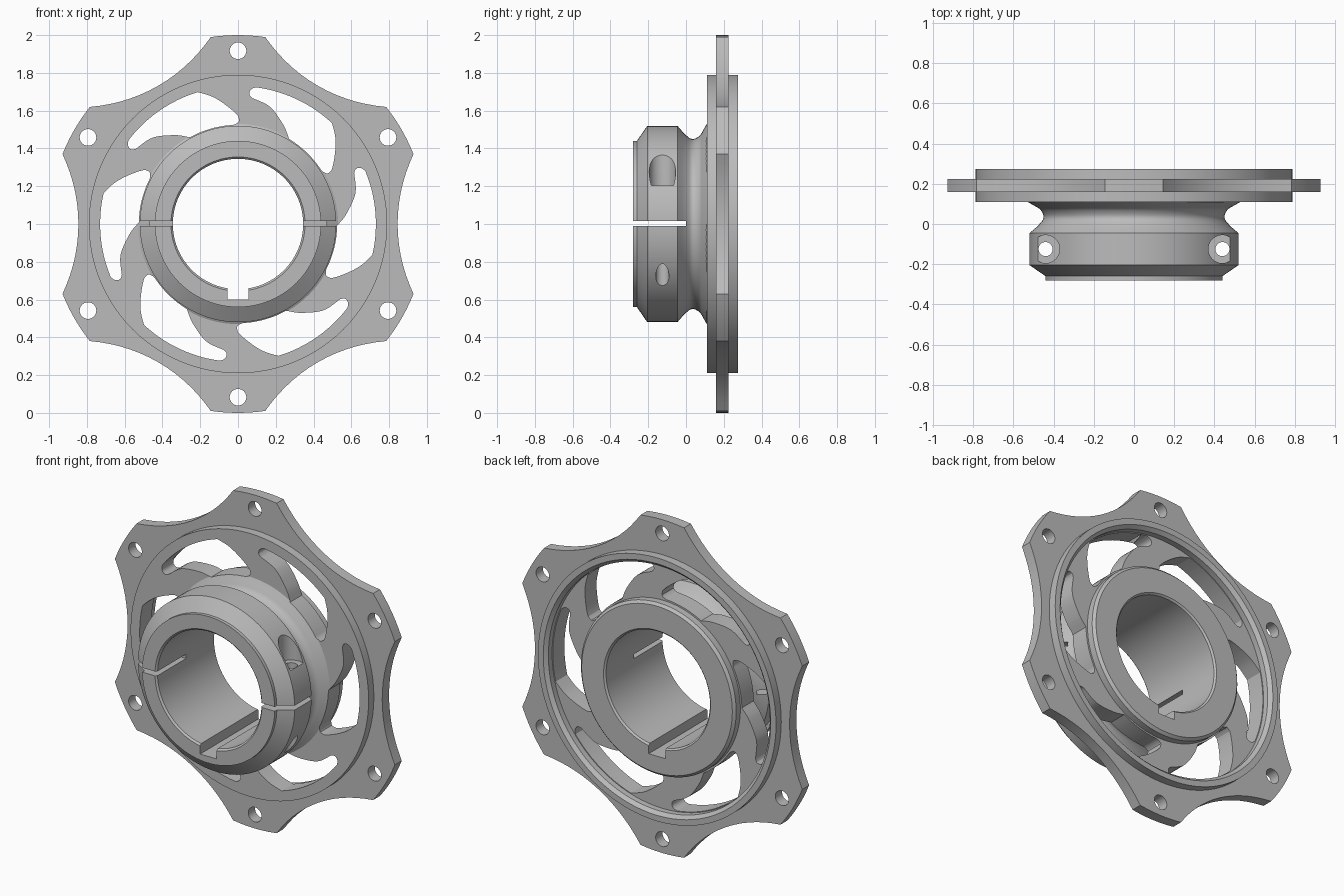
import bpy, bmesh, math
from mathutils import Matrix, Vector

if "Cube" in bpy.data.objects:
    bpy.data.objects.remove(bpy.data.objects["Cube"], do_unlink=True)

CENTRE = 1.0   # height of the hub axis
SEG = 96

metal = bpy.data.materials.new("grey_metal")
metal.use_nodes = True
metal.diffuse_color = (0.5, 0.5, 0.5, 1)
metal.node_tree.nodes["Principled BSDF"].inputs["Base Color"].default_value = (0.5, 0.5, 0.5, 1)


def finish(bm, name):
    bmesh.ops.recalc_face_normals(bm, faces=bm.faces)
    mesh = bpy.data.meshes.new(name)
    bm.to_mesh(mesh)
    bm.free()
    mesh.materials.append(metal)
    obj = bpy.data.objects.new(name, mesh)
    bpy.context.collection.objects.link(obj)
    return obj


def lathe(profile, name):
    """Spin a closed (radius, y) profile around the hub axis."""
    bm = bmesh.new()
    rings = []
    for i in range(SEG):
        a = 2 * math.pi * i / SEG
        rings.append([bm.verts.new((r * math.cos(a), y, CENTRE + r * math.sin(a))) for r, y in profile])
    n = len(profile)
    for i in range(SEG):
        p, q = rings[i], rings[(i + 1) % SEG]
        for j in range(n):
            k = (j + 1) % n
            bm.faces.new((p[j], p[k], q[k], q[j]))
    return finish(bm, name)


def prism(bm, outline, y0, y1, turn=0.0):
    """Extrude an (x, z) outline along y, turned about the hub axis."""
    c, s = math.cos(turn), math.sin(turn)
    pts = [(x * c - z * s, x * s + z * c + CENTRE) for x, z in outline]
    front = [bm.verts.new((x, y0, z)) for x, z in pts]
    back = [bm.verts.new((x, y1, z)) for x, z in pts]
    bm.faces.new(front)
    bm.faces.new(back[::-1])
    for i in range(len(pts)):
        j = (i + 1) % len(pts)
        bm.faces.new((front[i], back[i], back[j], front[j]))


def arc(r, a0, a1, n, cx=0.0, cz=0.0):
    angles = [math.radians(a0 + (a1 - a0) * i / n) for i in range(n + 1)]
    return [(cx + r * math.cos(a), cz + r * math.sin(a)) for a in angles]


def spline(points, n=5):
    """Smooth curve through the points."""
    p = [Vector(v) for v in [points[0], *points, points[-1]]]
    out = []
    for a, b, c, d in zip(p, p[1:], p[2:], p[3:]):
        for i in range(n):
            t = i / n
            v = b + (c - a) * (t / 2) + (2 * a - 5 * b + 4 * c - d) * (t * t / 2) \
                + (3 * b - a - 3 * c + d) * (t ** 3 / 2)
            out.append(tuple(v))
    return out + [tuple(points[-1])]


def box(bm, lo, hi):
    lo, hi = Vector(lo), Vector(hi)
    bmesh.ops.create_cube(bm, size=1, matrix=Matrix.Translation((lo + hi) / 2) @ Matrix.Diagonal((*(hi - lo), 1)))


def upright(bm, x, y, r, z0, z1):
    bmesh.ops.create_cone(bm, cap_ends=True, segments=32, radius1=r, radius2=r, depth=z1 - z0,
                          matrix=Matrix.Translation((x, y, (z0 + z1) / 2)))


def cut(obj, cutters):
    for c in cutters:
        c.hide_render = True
        mod = obj.modifiers.new("cut", 'BOOLEAN')
        mod.operation, mod.solver, mod.object = 'DIFFERENCE', 'EXACT', c
    graph = bpy.context.evaluated_depsgraph_get()
    mesh = bpy.data.meshes.new_from_object(obj.evaluated_get(graph))
    obj.modifiers.clear()
    obj.data = mesh
    for c in cutters:
        bpy.data.objects.remove(c, do_unlink=True)


# Hub, web and rim in one turned profile
groove = spline([(0.52, -0.045), (0.475, -0.005), (0.45, 0.032), (0.465, 0.07), (0.495, 0.09), (0.53, 0.11)], 4)
hub = lathe([(0.345, -0.27), (0.355, -0.28), (0.44, -0.28), (0.44, -0.26), (0.52, -0.205)] + groove +
            [(0.79, 0.11), (0.79, 0.275), (0.755, 0.275), (0.735, 0.255), (0.735, 0.22),
             (0.515, 0.22), (0.515, 0.26), (0.5, 0.275), (0.355, 0.275), (0.345, 0.265)], "hub_and_rim")

# Six swept windows that leave curved spokes
window = arc(0.73, 82.5, 47, 12)
window += spline([(0.498, 0.534), (0.515, 0.46), (0.515, 0.39), (0.505, 0.32), (0.495, 0.285)])[1:]
window += spline([(0.495, 0.285), (0.475, 0.268), (0.453, 0.275), (0.441, 0.285)], 3)[1:]
window += arc(0.525, 34, 59, 8)
window += spline([(0.267, 0.46), (0.24, 0.525), (0.17, 0.62), (0.075, 0.667)])[1:]
window += spline([(0.075, 0.667), (0.06, 0.685), (0.065, 0.708), (0.085, 0.722)], 3)[1:-1]
bm = bmesh.new()
for i in range(6):
    prism(bm, window, 0.03, 0.4, math.radians(60 * i))
windows = finish(bm, "window_cutter")

# Keyway, clamp slit, bolt holes and their counterbores
bm = bmesh.new()
box(bm, (-0.055, -0.5, 0.6), (0.055, 0.5, 0.8))
keyway = finish(bm, "keyway_cutter")
bm = bmesh.new()
box(bm, (-0.7, -0.5, 0.989), (0.7, 0.0, 1.015))
slit = finish(bm, "slit_cutter")
bm = bmesh.new()
for side in (-1, 1):
    upright(bm, side * 0.44, -0.125, 0.035, 0.3, 1.7)
holes = finish(bm, "bolt_hole_cutter")
bm = bmesh.new()
for side in (-1, 1):
    upright(bm, side * 0.44, -0.125, 0.07, 1.205, 1.7)
counterbores = finish(bm, "counterbore_cutter")
cut(hub, [windows, keyway, slit, holes, counterbores])

# Mounting flange: six lobes joined by concave scallops
outline = []
for i in range(6):
    mid = 60 * i
    outline += arc(1.0, mid + 21.7, mid + 38.3, 6)
    a = math.radians(mid + 60)
    reach = 0.845 + 0.848
    outline += arc(0.848, mid + 60 + 180 + 25.9, mid + 60 + 180 - 25.9, 14,
                   reach * math.cos(a), reach * math.sin(a))[1:-1]
bm = bmesh.new()
prism(bm, outline, 0.16, 0.225)
flange = finish(bm, "mounting_flange")
bm = bmesh.new()
prism(bm, arc(0.765, 0, 360 - 360 / SEG, SEG - 1), 0.0, 0.4)
for i in range(6):
    a = math.radians(30 + 60 * i)
    prism(bm, arc(0.044, 0, 348.75, 31, 0.917 * math.cos(a), 0.917 * math.sin(a)), 0.0, 0.4)
cut(flange, [finish(bm, "flange_cutter")])

# Smooth round surfaces, keep edges crisp
bpy.ops.object.select_all(action='DESELECT')
for obj in (hub, flange):
    obj.select_set(True)
    bpy.context.view_layer.objects.active = obj
bpy.ops.object.shade_smooth_by_angle(angle=math.radians(25))
